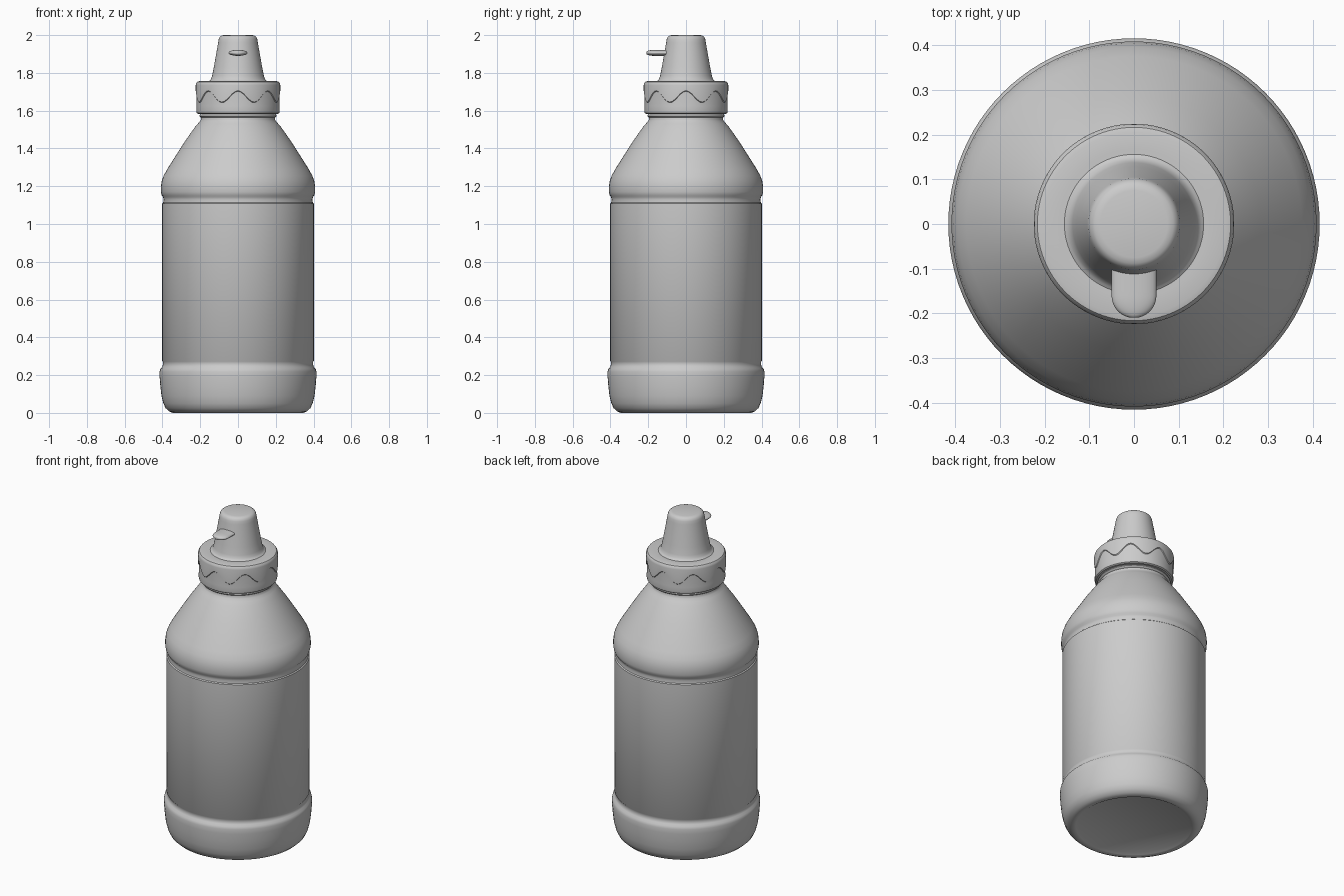
import bpy, bmesh, math

if "Cube" in bpy.data.objects:
    bpy.data.objects.remove(bpy.data.objects["Cube"], do_unlink=True)

grey = bpy.data.materials.new("plain grey")
grey.use_nodes = True
colour = (0.6, 0.6, 0.6, 1)
grey.diffuse_color = colour
grey.node_tree.nodes["Principled BSDF"].inputs["Base Color"].default_value = colour


def loft(name, rings, angle=40):
    """Skin a list of equal-length closed rings and cap both ends."""
    bm = bmesh.new()
    loops = [[bm.verts.new(p) for p in ring] for ring in rings]
    n = len(loops[0])
    for a, b in zip(loops, loops[1:]):
        for i in range(n):
            j = (i + 1) % n
            bm.faces.new((a[i], a[j], b[j], b[i]))
    bm.faces.new(loops[0][::-1])
    bm.faces.new(loops[-1])
    bmesh.ops.recalc_face_normals(bm, faces=bm.faces[:])
    mesh = bpy.data.meshes.new(name)
    bm.to_mesh(mesh)
    bm.free()
    mesh.materials.append(grey)
    obj = bpy.data.objects.new(name, mesh)
    bpy.context.collection.objects.link(obj)
    bpy.ops.object.select_all(action='DESELECT')
    obj.select_set(True)
    bpy.context.view_layer.objects.active = obj
    bpy.ops.object.shade_smooth_by_angle(angle=math.radians(angle))
    return obj


def circle(r, z, n=96):
    """Ring of points; z may be a function of the angle."""
    pts = []
    for i in range(n):
        t = math.tau * i / n
        pts.append((r * math.cos(t), r * math.sin(t), z(t) if callable(z) else z))
    return pts


def lathe(name, profile):
    return loft(name, [circle(r, z) for r, z in profile])


# Bottle: rounded foot, label panel, shoulder and neck
lathe("bottle", [
    (0.31, 0.012), (0.325, 0.003), (0.345, 0.0), (0.365, 0.008), (0.383, 0.025),
    (0.395, 0.05), (0.405, 0.09), (0.411, 0.14), (0.415, 0.19), (0.415, 0.218),
    (0.411, 0.234), (0.402, 0.243), (0.398, 0.255), (0.398, 0.272), (0.402, 0.277),
    (0.402, 1.108), (0.396, 1.113), (0.394, 1.13), (0.397, 1.143), (0.404, 1.152),
    (0.408, 1.17), (0.408, 1.20), (0.404, 1.227), (0.394, 1.255), (0.375, 1.29),
    (0.283, 1.435), (0.228, 1.513), (0.212, 1.532), (0.200, 1.545),
    (0.195, 1.555), (0.195, 1.60)])

# Neck bead just under the cap
lathe("neck_ring", [(0.19, 1.562), (0.2, 1.566), (0.205, 1.573), (0.2, 1.582), (0.19, 1.588)])


# Screw cap with eight shallow grip points around the side
def wave(offset):
    return lambda t: 1.672 + 0.03 * math.cos(8 * t) + offset


loft("cap", [circle(r, z) for r, z in [
    (0.185, 1.583), (0.212, 1.583), (0.219, 1.588), (0.221, 1.598), (0.2195, 1.625),
    (0.2195, wave(0)), (0.224, wave(0.004)), (0.224, 1.735), (0.222, 1.745),
    (0.216, 1.753), (0.205, 1.756), (0.165, 1.755), (0.12, 1.755)]], 30)

# Tapered nozzle with a filleted root and a rounded top
lathe("nozzle", [
    (0.165, 1.75), (0.15, 1.758), (0.142, 1.768), (0.137, 1.785), (0.128, 1.83),
    (0.105, 1.96), (0.102, 1.978), (0.097, 1.99), (0.088, 1.997), (0.075, 2.0)])

# Flat lip sticking out of the nozzle front, with a rounded end
rings = []
steps = [(-0.08, 1), (-0.15, 1)] + [
    (-0.16 - 0.05 * math.sin(a), math.cos(a)) for a in [math.radians(d) for d in range(0, 86, 8)]]
for y, s in steps:
    thick = 0.016 * s ** 0.6
    ring = []
    for i in range(32):
        t = math.tau * i / 32
        ring.append((0.05 * s * math.cos(t), y, 1.906 + thick * math.sin(t)))
    rings.append(ring)
loft("spout_lip", rings)
